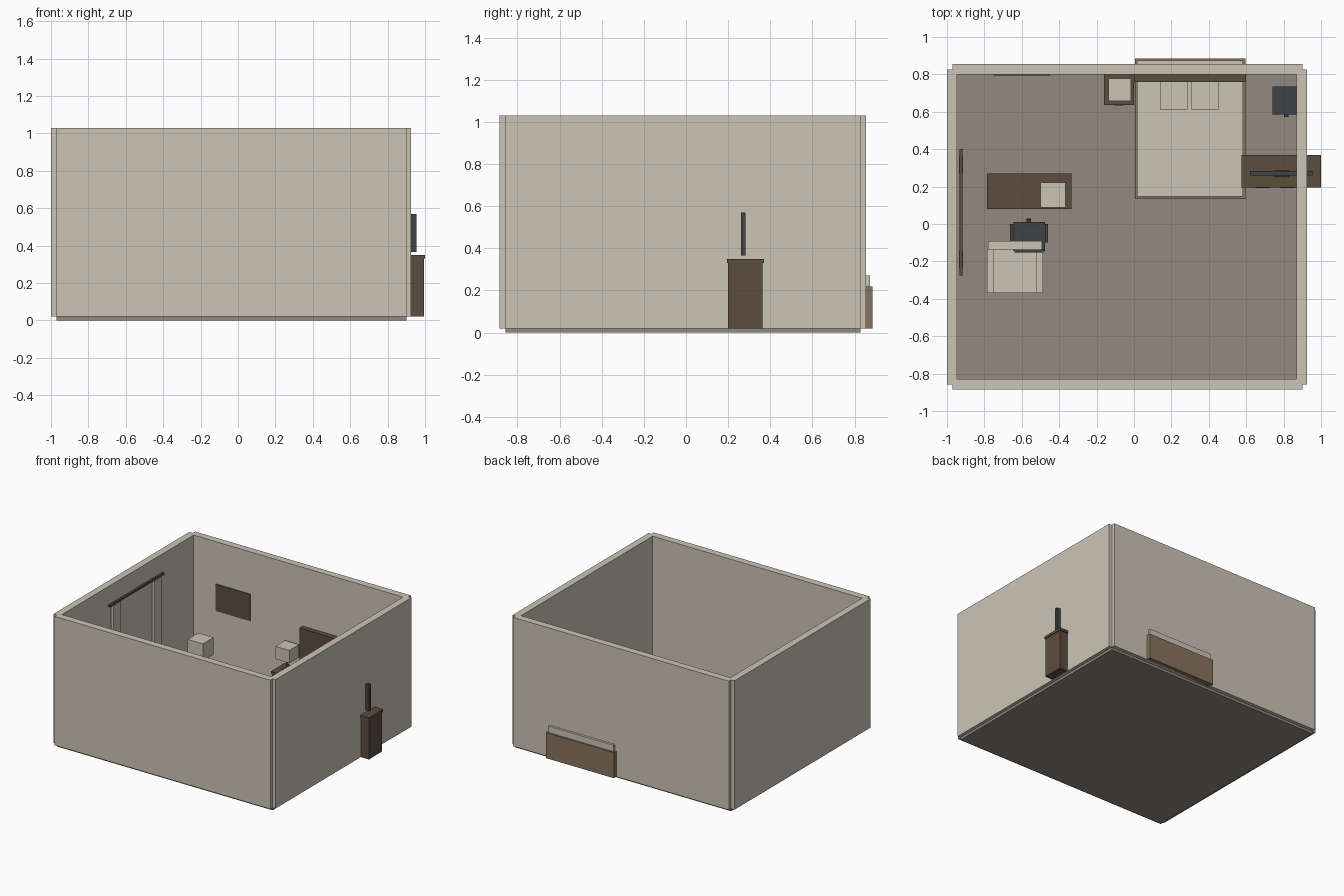
import bpy, bmesh, math
from mathutils import Matrix, Vector


def material(name, rgb):
    m = bpy.data.materials.new(name)
    m.diffuse_color = (*rgb, 1)
    return m


cream = material("cream", (0.60, 0.56, 0.47))
floor_brown = material("floor taupe", (0.29, 0.25, 0.215))
dark_wood = material("dark wood", (0.107, 0.074, 0.051))
light_wood = material("light wood", (0.25, 0.175, 0.11))
charcoal = material("charcoal", (0.052, 0.054, 0.057))


def make(name, bm, mat):
    me = bpy.data.meshes.new(name)
    bm.to_mesh(me)
    bm.free()
    me.materials.append(mat)
    ob = bpy.data.objects.new(name, me)
    bpy.context.collection.objects.link(ob)
    return ob


def boxes(name, mat, *bounds):
    """One object from boxes given as x0, x1, y0, y1, z0, z1."""
    bm = bmesh.new()
    for x0, x1, y0, y1, z0, z1 in bounds:
        centre = Vector(((x0 + x1) / 2, (y0 + y1) / 2, (z0 + z1) / 2))
        size = (x1 - x0, y1 - y0, z1 - z0)
        bmesh.ops.create_cube(bm, size=1,
                              matrix=Matrix.Translation(centre) @ Matrix.Diagonal((*size, 1)))
    return make(name, bm, mat)


def cylinder(name, mat, x, y, z0, z1, r):
    bm = bmesh.new()
    bmesh.ops.create_cone(bm, cap_ends=True, segments=12, radius1=r, radius2=r, depth=z1 - z0,
                          matrix=Matrix.Translation((x, y, (z0 + z1) / 2)))
    return make(name, bm, mat)


# Room shell: floor and four walls with stepped corners
boxes("floor", floor_brown, (-0.97, 0.90, -0.857, 0.827, 0, 0.02))
boxes("wall_left", cream, (-1.0, -0.945, -0.857, 0.827, 0.02, 1.03))
boxes("wall_right", cream, (0.87, 0.925, -0.857, 0.827, 0.02, 1.03))
boxes("wall_front", cream, (-0.97, 0.90, -0.885, -0.83, 0.02, 1.03))
boxes("wall_back", cream, (-0.97, 0.90, 0.80, 0.855, 0.02, 1.03))

# Bed
boxes("bed_frame", light_wood, (0.005, 0.595, 0.135, 0.885, 0.02, 0.22))
boxes("mattress", cream, (0.017, 0.583, 0.147, 0.873, 0.22, 0.27))
boxes("headboard", dark_wood, (0.0, 0.60, 0.76, 0.80, 0.02, 0.57))
for x in (0.14, 0.307):
    boxes("pillow", cream, (x, x + 0.147, 0.613, 0.76, 0.27, 0.31))

# Nightstand with drawer handle
boxes("nightstand", dark_wood, (-0.16, 0.0, 0.635, 0.80, 0.215, 0.235),
      (-0.155, -0.005, 0.64, 0.80, 0.02, 0.215))
boxes("nightstand_handle", charcoal, (-0.105, -0.055, 0.633, 0.64, 0.13, 0.14))


def lamp(name, x, y, z0, z1, z2, half):
    boxes(name + "_base", charcoal, (x - 0.03, x + 0.03, y - 0.03, y + 0.03, z0, z0 + 0.012))
    cylinder(name + "_stem", charcoal, x, y, z0, z1 + 0.01, 0.009)
    boxes(name + "_shade", cream, (x - half, x + half, y - half, y + half, z1, z2))


lamp("nightstand_lamp", -0.075, 0.717, 0.235, 0.33, 0.43, 0.06)
lamp("desk_lamp", -0.433, 0.155, 0.345, 0.47, 0.604, 0.066)

# Desk: top, side panel, drawer pedestal and modesty panel
boxes("desk", dark_wood, (-0.785, -0.335, 0.08, 0.27, 0.325, 0.345),
      (-0.78, -0.76, 0.09, 0.26, 0.02, 0.325),
      (-0.46, -0.34, 0.09, 0.26, 0.02, 0.325),
      (-0.76, -0.46, 0.245, 0.26, 0.15, 0.325))
boxes("desk_handles", charcoal,
      *[(-0.43, -0.37, 0.083, 0.09, z, z + 0.01) for z in (0.08, 0.18, 0.27)])

# Media console through the right wall
boxes("console", dark_wood, (0.575, 1.0, 0.195, 0.37, 0.33, 0.35),
      (0.58, 0.995, 0.20, 0.362, 0.02, 0.33))
boxes("console_handles", charcoal,
      *[(x, x + 0.08, 0.193, 0.20, 0.20, 0.25) for x in (0.65, 0.78)])
boxes("screen", charcoal, (0.62, 0.955, 0.26, 0.283, 0.365, 0.57))
boxes("screen_stand", charcoal, (0.745, 0.83, 0.252, 0.285, 0.35, 0.366))

# Wall picture
boxes("picture", dark_wood, (-0.75, -0.45, 0.793, 0.80, 0.49, 0.70))

# Curtains and rod
boxes("curtain_rod", dark_wood, (-0.932, -0.916, -0.275, 0.40, 0.882, 0.897))
for y in (-0.235, 0.27):
    boxes("curtain", cream, (-0.936, -0.914, y, y + 0.09, 0.06, 0.88))

# Armchair
boxes("armchair_seat", cream, (-0.75, -0.525, -0.368, -0.135, 0.06, 0.19))
boxes("armchair_back", cream, (-0.78, -0.493, -0.135, -0.09, 0.04, 0.38))
for x in (-0.787, -0.525):
    boxes("armchair_arm", cream, (x, x + 0.038, -0.37, -0.135, 0.04, 0.26))
boxes("armchair_feet", dark_wood,
      *[(x, x + 0.02, y, y + 0.02, 0.02, 0.06) for x in (-0.775, -0.515) for y in (-0.36, -0.115)])

# Office chair: seat, back, arms, column and five-spoke base
boxes("office_seat", charcoal, (-0.645, -0.477, -0.145, 0.012, 0.20, 0.235))
boxes("office_back", charcoal, (-0.64, -0.483, -0.152, -0.137, 0.25, 0.45))
boxes("office_back_support", charcoal, (-0.575, -0.55, -0.15, -0.138, 0.20, 0.26))
for x in (-0.662, -0.477):
    boxes("office_arm", charcoal, (x, x + 0.017, -0.10, 0.0, 0.29, 0.303),
          (x, x + 0.017, -0.06, -0.04, 0.21, 0.29))
cylinder("office_column", charcoal, -0.562, -0.065, 0.05, 0.20, 0.014)
for i in range(5):
    a = math.radians(90 + 72 * i)
    spoke = boxes("office_spoke", charcoal, (0, 0.09, -0.009, 0.009, 0.04, 0.055),
                  (0.07, 0.095, -0.012, 0.012, 0.02, 0.04))
    spoke.location = (-0.562, -0.065, 0)
    spoke.rotation_euler.z = a

# Cabinet in the back right corner
boxes("corner_cabinet", charcoal, (0.74, 0.89, 0.585, 0.735, 0.02, 0.22))
boxes("cabinet_knob", charcoal, (0.803, 0.827, 0.572, 0.585, 0.12, 0.144))
